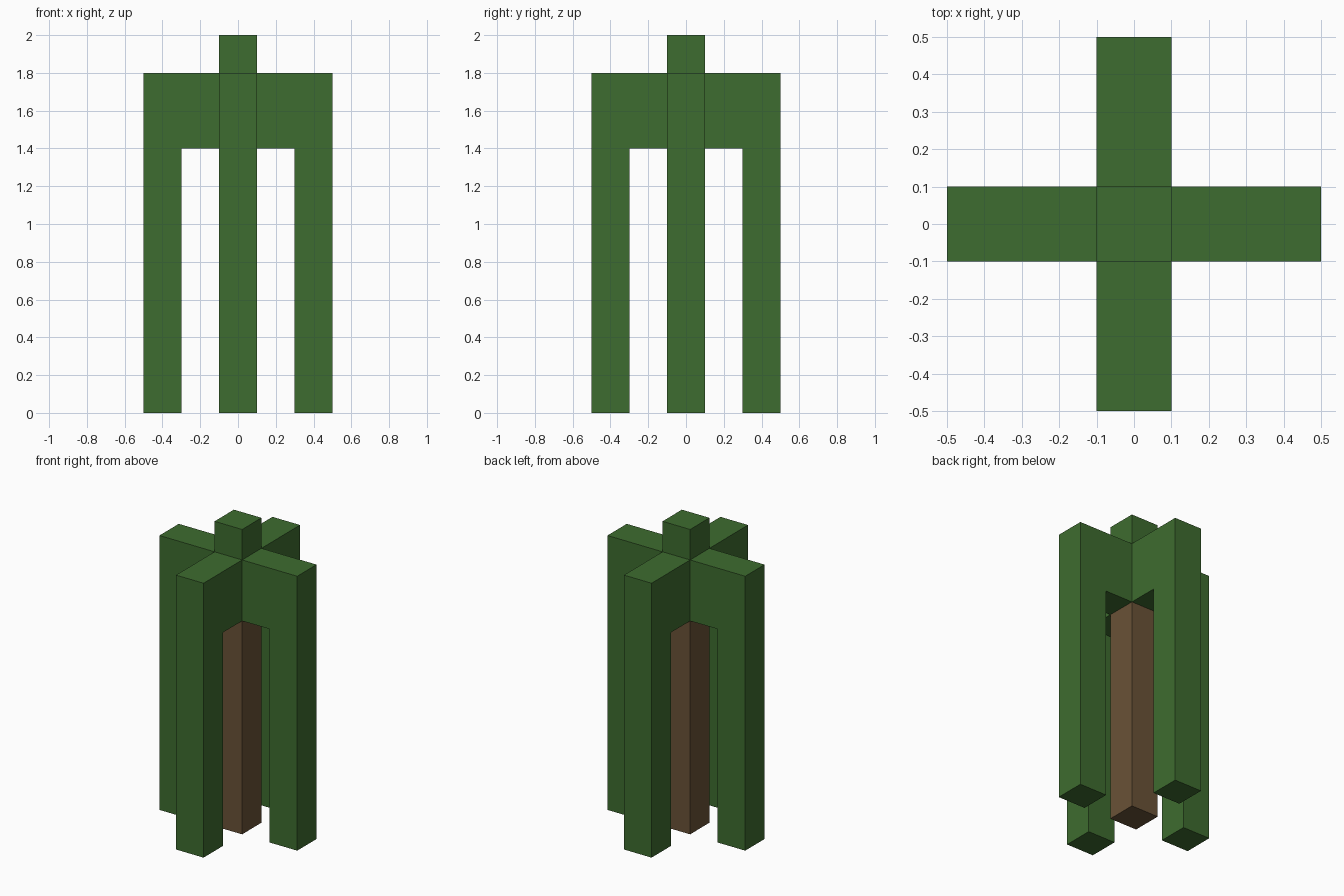
import bpy, bmesh
from math import pi
from mathutils import Matrix

if "Cube" in bpy.data.objects:
    bpy.data.objects.remove(bpy.data.objects["Cube"], do_unlink=True)

HALF = 0.1  # half the thickness of every beam


def material(name, rgb):
    mat = bpy.data.materials.new(name)
    mat.use_nodes = True
    mat.diffuse_color = (*rgb, 1)
    bsdf = mat.node_tree.nodes["Principled BSDF"]
    bsdf.inputs["Base Color"].default_value = (*rgb, 1)
    return mat


def prism(name, profile, mat, turn=0):
    """Extrude an x-z profile across the beam thickness, then turn it about z."""
    bm = bmesh.new()
    face = bm.faces.new([bm.verts.new((x, -HALF, z)) for x, z in profile])
    grown = bmesh.ops.extrude_face_region(bm, geom=[face])["geom"]
    verts = [v for v in grown if isinstance(v, bmesh.types.BMVert)]
    bmesh.ops.translate(bm, verts=verts, vec=(0, 2 * HALF, 0))
    bmesh.ops.rotate(bm, verts=bm.verts, matrix=Matrix.Rotation(turn, 3, "Z"))
    bmesh.ops.recalc_face_normals(bm, faces=bm.faces)
    mesh = bpy.data.meshes.new(name)
    bm.to_mesh(mesh)
    bm.free()
    mesh.materials.append(mat)
    obj = bpy.data.objects.new(name, mesh)
    bpy.context.collection.objects.link(obj)
    return obj


def column(name, bottom, top, mat):
    return prism(name, [(-HALF, bottom), (HALF, bottom), (HALF, top), (-HALF, top)], mat)


green = material("leaf green", (0.048, 0.15, 0.029))
brown = material("bark brown", (0.142, 0.085, 0.038))

# Central trunk with the leafy core above it
column("trunk", 0, 1.4, brown)
column("crown_core", 1.4, 2, green)

# Four drooping branches around the core
droop = [(HALF, 1.4), (0.3, 1.4), (0.3, 0), (0.5, 0), (0.5, 1.8), (HALF, 1.8)]
for i, side in enumerate(("left", "back", "right", "front")):
    prism(side + "_drooping_branch", droop, green, i * pi / 2)
